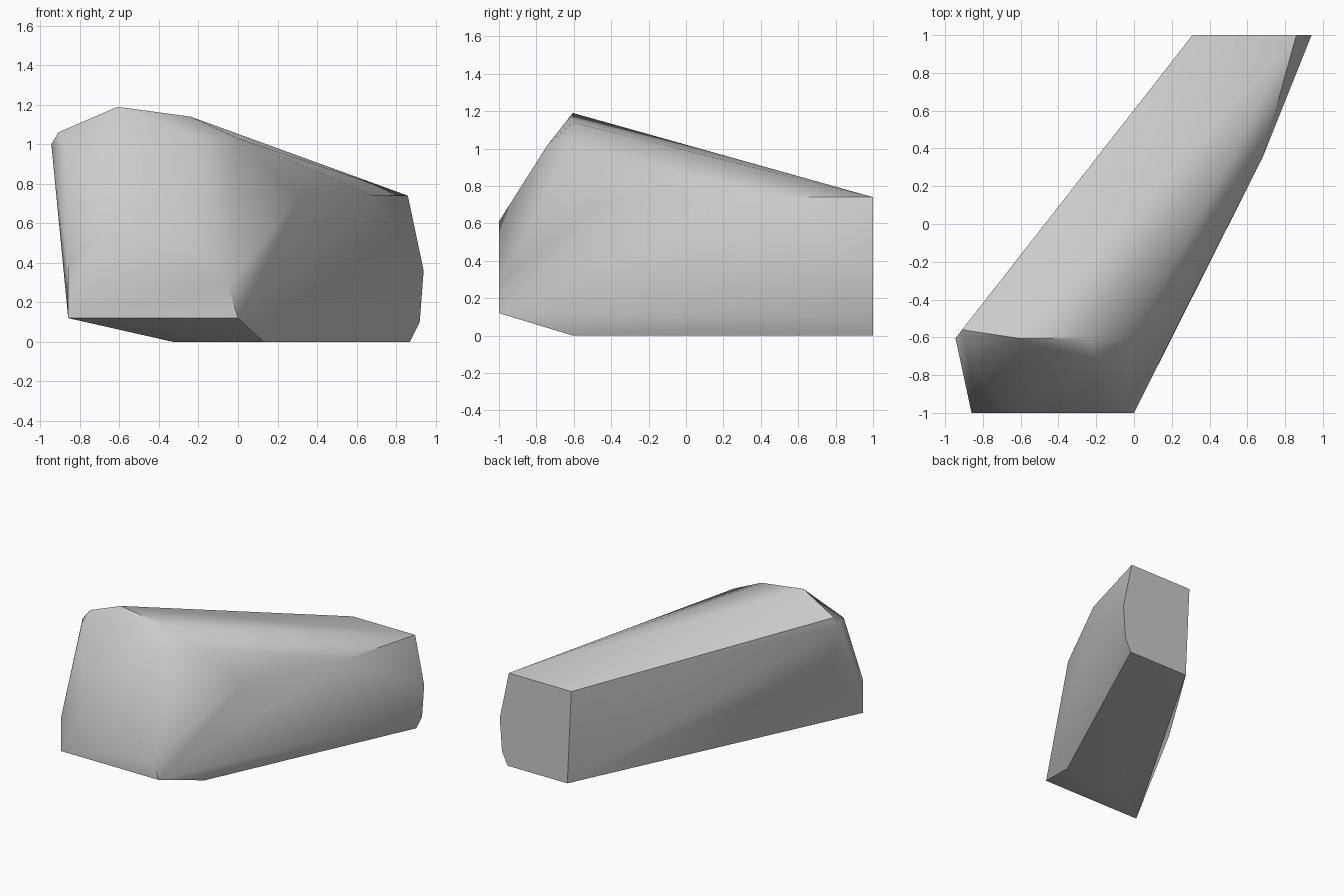
import bpy, bmesh, math
from mathutils import Vector

cube = bpy.data.objects.get("Cube")
if cube:
    bpy.data.objects.remove(cube)

stone = bpy.data.materials.new("grey_stone")
stone.use_nodes = True
colour = (0.6, 0.6, 0.6, 1)
stone.diffuse_color = colour
stone.node_tree.nodes["Principled BSDF"].inputs["Base Color"].default_value = colour


def slice_at(y, outline):
    """Corners of one cross-section of the rock at depth y, as (x, z) pairs."""
    return [Vector((x, y, z)) for x, z in outline]


corners = []
# flat back end
corners += slice_at(1, [(.31, .74), (.86, .74), (.94, .36), (.92, .1), (.87, 0), (.345, 0)])
# flat front end
corners += slice_at(-1, [(-.86, .12), (0, .12), (-.05, .28), (-.2, .43), (-.63, .61), (-.86, .38)])
# high crest and the start of the flat underside
corners += slice_at(-.605, [(-.945, 1), (-.61, 1.19), (-.24, 1.14), (0, 1.03), (-.33, 0), (.13, 0)])
# chipped corners
corners += slice_at(-.56, [(-.91, 1.06)])
corners += slice_at(-.74, [(-.87, .98), (-.2, 1.02)])
corners += slice_at(-.64, [(-.87, .66)])
# shoulder along the right flank
corners += slice_at(-.38, [(.31, .74)])
corners += slice_at(.35, [(.68, .74)])

# wrap the corners in a convex shell
bm = bmesh.new()
for c in corners:
    bm.verts.new(c)
hull = bmesh.ops.convex_hull(bm, input=bm.verts)
loose = {g for g in hull["geom_interior"] + hull["geom_unused"] if isinstance(g, bmesh.types.BMVert)}
bmesh.ops.delete(bm, geom=list(loose), context="VERTS")
bmesh.ops.dissolve_limit(bm, angle_limit=math.radians(1), verts=bm.verts, edges=bm.edges)
bmesh.ops.recalc_face_normals(bm, faces=bm.faces)

mesh = bpy.data.meshes.new("rock")
bm.to_mesh(mesh)
bm.free()
rock = bpy.data.objects.new("rock", mesh)
bpy.context.collection.objects.link(rock)
mesh.materials.append(stone)

bpy.ops.object.select_all(action="DESELECT")
rock.select_set(True)
bpy.context.view_layer.objects.active = rock
bpy.ops.object.shade_smooth_by_angle(angle=math.radians(40))
